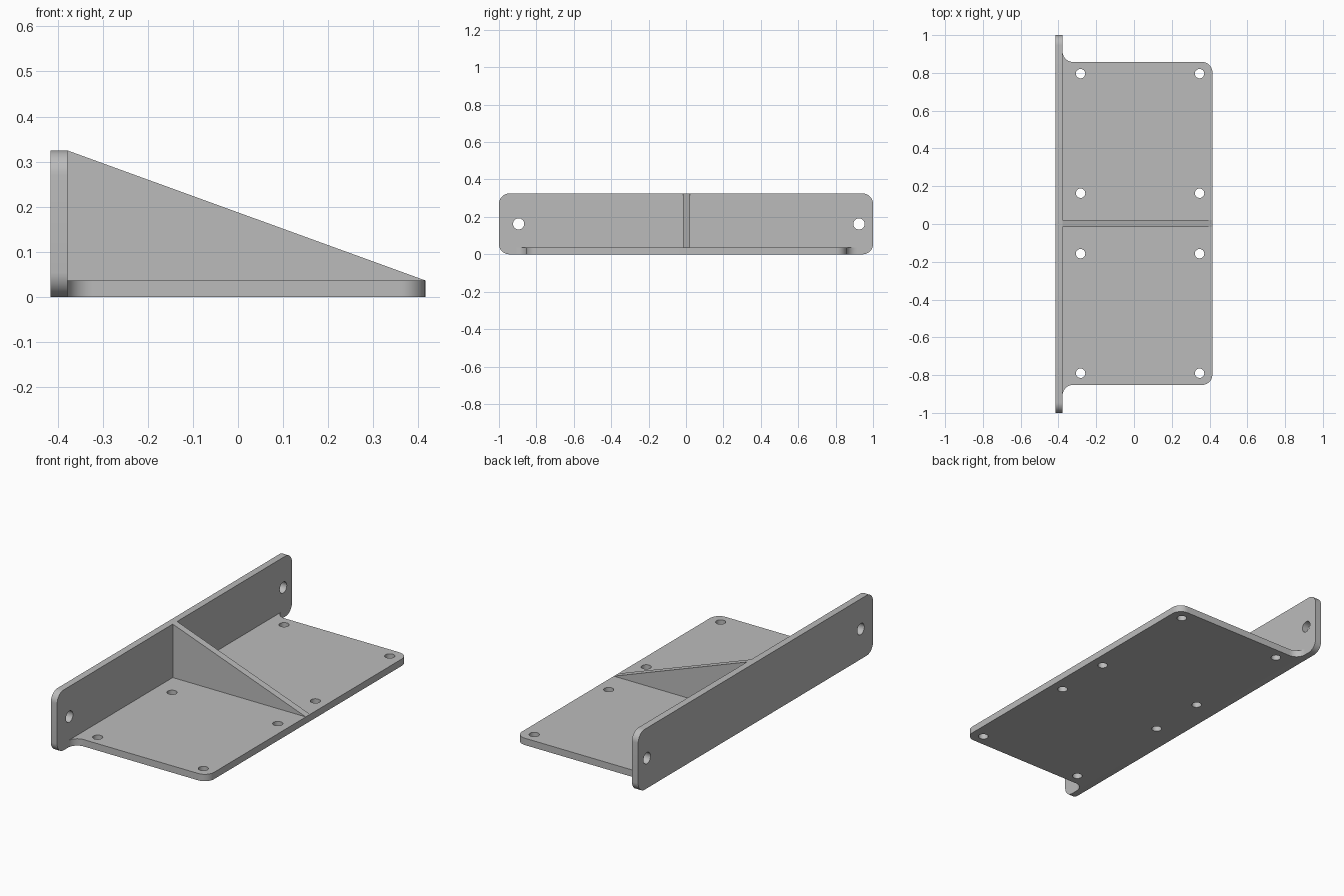
import bpy
import bmesh
from math import cos, sin, pi
from mathutils import Matrix, Vector

cube = bpy.data.objects.get("Cube")
if cube:
    bpy.data.objects.remove(cube, do_unlink=True)

# Main dimensions
T = 0.037            # sheet thickness
X = 0.415            # half depth
WALL_X = -X + T      # inner face of the wall
H = 0.325            # wall height
R = 0.055            # corner radius
MID = 0.003          # centre line of the base and rib
HALF = 0.855         # half length of the base

grey = bpy.data.materials.new("plain grey")
grey.use_nodes = True
grey.diffuse_color = (0.5, 0.5, 0.5, 1)
grey.node_tree.nodes["Principled BSDF"].inputs["Base Color"].default_value = (0.5, 0.5, 0.5, 1)


def arc(cx, cy, start, end, r=R, steps=10):
    """Points along a circular arc, angles in quarter turns."""
    angles = [(start + (end - start) * i / steps) * pi / 2 for i in range(steps + 1)]
    return [(cx + r * cos(a), cy + r * sin(a)) for a in angles]


def add_object(name, bm):
    bmesh.ops.recalc_face_normals(bm, faces=bm.faces)
    mesh = bpy.data.meshes.new(name)
    bm.to_mesh(mesh)
    bm.free()
    mesh.materials.append(grey)
    obj = bpy.data.objects.new(name, mesh)
    bpy.context.collection.objects.link(obj)
    return obj


def prism(name, points, direction):
    """Extrude a closed outline of 3D points."""
    bm = bmesh.new()
    face = bm.faces.new([bm.verts.new(p) for p in points])
    new = bmesh.ops.extrude_face_region(bm, geom=[face], use_keep_orig=True)["geom"]
    verts = [g for g in new if isinstance(g, bmesh.types.BMVert)]
    bmesh.ops.translate(bm, verts=verts, vec=Vector(direction))
    return add_object(name, bm)


def drill(obj, centres, radius, axis):
    """Cut round through holes along the given axis."""
    bm = bmesh.new()
    turn = Matrix.Rotation(pi / 2, 4, 'Y') if axis == 'X' else Matrix.Identity(4)
    for c in centres:
        bmesh.ops.create_cone(bm, cap_ends=True, segments=32, radius1=radius, radius2=radius,
                              depth=4 * T, matrix=Matrix.Translation(c) @ turn)
    cutter = add_object("hole_cutter", bm)
    cutter.hide_render = True
    mod = obj.modifiers.new("holes", 'BOOLEAN')
    mod.operation = 'DIFFERENCE'
    mod.solver = 'EXACT'
    mod.object = cutter
    bpy.context.view_layer.objects.active = obj
    bpy.ops.object.modifier_apply(modifier=mod.name)
    bpy.data.objects.remove(cutter, do_unlink=True)


# Base plate: rounded outer corners, flared fillets where it meets the wall
side = arc(X - R, HALF - R, 0, 1) + arc(WALL_X + R, HALF + R, 3, 2)
outline = side + [(x, -y) for x, y in reversed(side)]
base = prism("base_plate", [(x, y + MID, 0) for x, y in outline], (0, 0, T))
drill(base, [(x, MID + sy * y, T / 2) for x in (-0.283, 0.347)
             for y in (0.16, 0.793) for sy in (-1, 1)], 0.025, 'Z')

# Wall plate with four rounded corners
corners = (arc(1 - R, H - R, 0, 1) + arc(R - 1, H - R, 1, 2)
           + arc(R - 1, R, 2, 3) + arc(1 - R, R, 3, 4))
wall = prism("wall_plate", [(-X, y, z) for y, z in corners], (T, 0, 0))
drill(wall, [(-X + T / 2, y, H / 2) for y in (-0.895, 0.925)], 0.03, 'X')

# Triangular stiffening rib
rib = prism("support_rib", [(x, MID - T / 2, z) for x, z in
                            ((WALL_X, T), (X, T), (WALL_X, H))], (0, T, 0))

# Smooth the curved edges, keep the corners sharp
bpy.ops.object.select_all(action='DESELECT')
for part in (base, wall, rib):
    part.select_set(True)
bpy.context.view_layer.objects.active = base
bpy.ops.object.shade_smooth_by_angle(angle=pi / 6)
